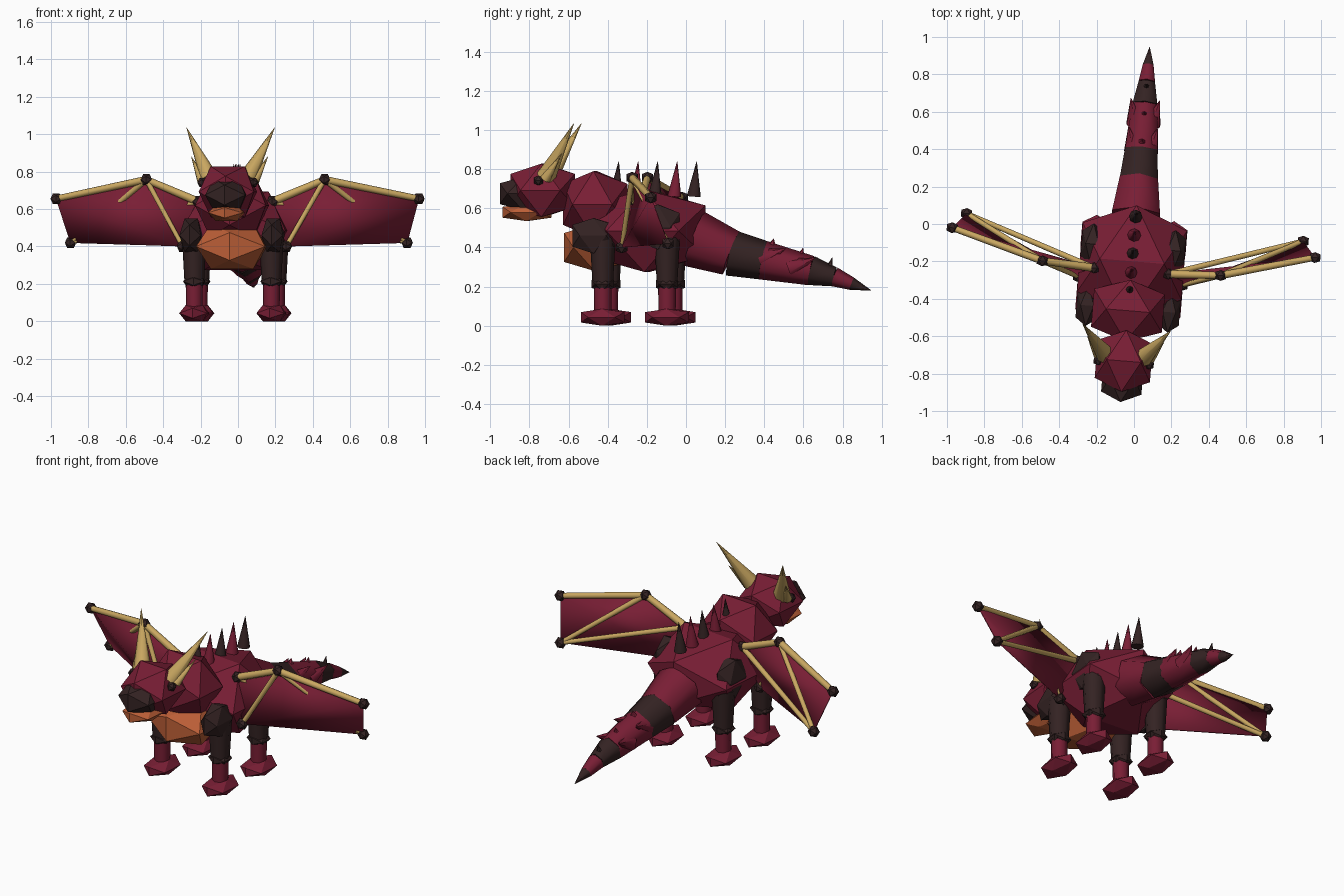
import bpy, bmesh, math
from mathutils import Matrix, Vector

if "Cube" in bpy.data.objects:
    bpy.data.objects.remove(bpy.data.objects["Cube"], do_unlink=True)


def material(name, rgb):
    m = bpy.data.materials.new(name)
    m.use_nodes = True
    m.diffuse_color = (*rgb, 1)
    m.node_tree.nodes["Principled BSDF"].inputs["Base Color"].default_value = (*rgb, 1)
    return m


MAROON = material("maroon_scales", (0.19, 0.013, 0.035))
DARK = material("dark_brown", (0.034, 0.0165, 0.0165))
ORANGE = material("orange_belly", (0.51, 0.115, 0.038))
GOLD = material("gold_horn", (0.59, 0.39, 0.12))

# The whole creature is turned slightly about the vertical axis
TURN = Matrix.Translation((0.006, 0, 0)) @ Matrix.Rotation(math.radians(-4.7), 4, "Z")
SIDES = (("left", 1), ("right", -1))
GOLDEN = 0.618
POINT = 0.001


def finish(name, bm, mat):
    bmesh.ops.recalc_face_normals(bm, faces=bm.faces)
    bm.transform(TURN)
    mesh = bpy.data.meshes.new(name)
    bm.to_mesh(mesh)
    bm.free()
    mesh.materials.append(mat)
    ob = bpy.data.objects.new(name, mesh)
    bpy.context.collection.objects.link(ob)
    return ob


def ball(name, centre, half, mat):
    """Faceted twenty-sided lump with an edge along x on top and upright edges front and back."""
    bm = bmesh.new()
    for i in (-1, 1):
        for j in (-1, 1):
            for co in ((i * GOLDEN, 0, j), (0, i, j * GOLDEN), (i, j * GOLDEN, 0)):
                bm.verts.new(co)
    bmesh.ops.convex_hull(bm, input=bm.verts)
    bm.transform(Matrix.Translation(centre) @ Matrix.Diagonal((*half, 1)))
    return finish(name, bm, mat)


def rod(name, a, b, r1, r2, mat, sides=8):
    """Smooth tapered bar or spike from a to b."""
    a, b = Vector(a), Vector(b)
    d = b - a
    bm = bmesh.new()
    bmesh.ops.create_cone(bm, cap_ends=True, segments=sides, radius1=r1,
                          radius2=r2, depth=d.length)
    bm.transform(Matrix.Translation((a + b) / 2) @ d.to_track_quat("Z", "Y").to_matrix().to_4x4())
    ob = finish(name, bm, mat)
    ob.data.shade_smooth()
    ob.data.set_sharp_from_angle(angle=math.radians(62))
    return ob


# Torso and head
ball("body", (0, -0.2, 0.485), (0.28, 0.3, 0.21), MAROON)
ball("chest", (0, -0.465, 0.62), (0.19, 0.165, 0.17), MAROON)
ball("belly", (0, -0.46, 0.4), (0.185, 0.165, 0.12), ORANGE)
ball("head", (0, -0.735, 0.692), (0.148, 0.165, 0.136), MAROON)
ball("snout", (0, -0.83, 0.675), (0.108, 0.125, 0.086), DARK)
ball("jaw", (0, -0.815, 0.58), (0.092, 0.125, 0.045), ORANGE)

# Tail: alternating bands along a drooping line (position, height, radius)
tail = [(0.04, 0.445, 0.148), (0.23, 0.372, 0.118), (0.395, 0.335, 0.1),
        (0.64, 0.282, 0.076), (0.76, 0.25, 0.05), (0.85, 0.215, 0.033), (0.95, 0.18, POINT)]
for i, (p, q) in enumerate(zip(tail, tail[1:])):
    rod(f"tail_band_{i + 1}", (0, p[0], p[1]), (0, q[0], q[1]), p[2], q[2],
        DARK if i % 2 else MAROON, 6)

# Ridge spikes on the back and tail
for i in range(5):
    y = -0.35 + 0.1 * i
    rod(f"back_spike_{i + 1}", (0, y - 0.01, 0.66), (0, y + 0.005, 0.84), 0.036, POINT,
        MAROON if i % 2 else DARK)
for i, mat in enumerate((MAROON, MAROON, DARK)):
    y, z = 0.45 + 0.15 * i, 0.445 - 0.048 * i
    rod(f"tail_spike_{i + 1}", (0, y - 0.03, z - 0.11), (0, y, z), 0.065 - 0.015 * i, POINT, mat, 6)
    if mat is MAROON:
        for side, s in SIDES:
            rod(f"tail_side_spike_{i + 1}_{side}", (s * 0.045, y - 0.06, z - 0.1),
                (s * 0.078, y + 0.07, z - 0.05), 0.052, POINT, MAROON, 6)

for side, s in SIDES:
    # Face
    ball(f"eye_{side}", (s * 0.137, -0.745, 0.742), (0.024,) * 3, DARK)
    rod(f"large_horn_{side}", (s * 0.1, -0.71, 0.76), (s * 0.236, -0.555, 1.035), 0.05, POINT, GOLD)
    rod(f"small_horn_{side}", (s * 0.14, -0.71, 0.75), (s * 0.205, -0.62, 0.88), 0.027, POINT, GOLD)

    # Legs
    for part, y, height, tall in (("front", -0.41, 0.46, 0.09), ("back", -0.08, 0.505, 0.115)):
        x = s * 0.207
        tag = f"{part}_{side}"
        ball(f"shoulder_{tag}", (s * 0.22, y - 0.045, height), (0.057, 0.11, tall), DARK)
        rod(f"upper_leg_{tag}", (x, y, 0.45), (x, y, 0.2), 0.066, 0.052, DARK)
        ball(f"knee_{tag}", (x, y, 0.213), (0.057, 0.057, 0.033), DARK)
        rod(f"lower_leg_{tag}", (x, y, 0.21), (x, y, 0.06), 0.046, 0.044, MAROON)
        ball(f"foot_{tag}", (x, y, 0.043), (0.075, 0.112, 0.043), MAROON)

    # Wing joints
    joints = {"root": (0.2, -0.252, 0.64), "elbow": (0.478, -0.237, 0.757),
              "tip": (0.973, -0.1, 0.655), "low_tip": (0.903, -0.018, 0.42),
              "low_root": (0.278, -0.306, 0.4)}
    joints = {k: (s * v[0], v[1], v[2]) for k, v in joints.items()}
    for key, co in joints.items():
        ball(f"wing_joint_{key}_{side}", co, (0.029,) * 3, DARK)

    # Wing bones
    for a, b, r in (("root", "elbow", 0.022), ("elbow", "tip", 0.02), ("elbow", "low_tip", 0.016),
                    ("root", "low_tip", 0.016), ("elbow", "low_root", 0.015)):
        rod(f"wing_bone_{a}_{b}_{side}", joints[a], joints[b], r, r * 0.85, GOLD)

    # Wing skin
    bm = bmesh.new()
    v = {k: bm.verts.new(co) for k, co in joints.items()}
    for tri in (("root", "elbow", "tip"), ("root", "tip", "low_root"), ("tip", "low_tip", "low_root")):
        bm.faces.new([v[k] for k in tri])
    skin = finish(f"wing_skin_{side}", bm, MAROON)
    skin.data.shade_smooth()
    thick = skin.modifiers.new("thickness", "SOLIDIFY")
    thick.thickness = 0.006
    thick.offset = 0
